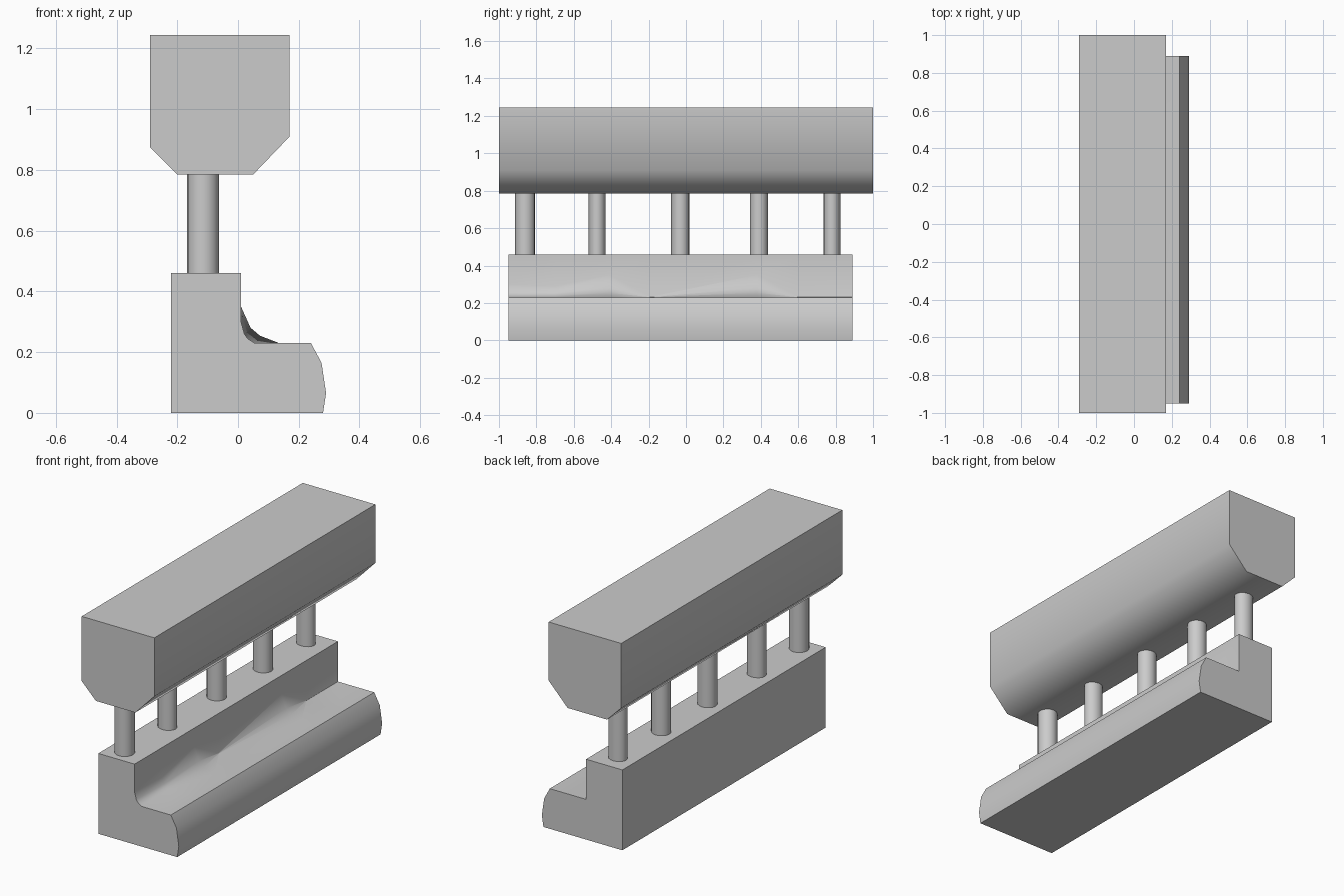
import bpy, bmesh, math

if "Cube" in bpy.data.objects:
    bpy.data.objects.remove(bpy.data.objects["Cube"])


def loft(name, sections, angle=60):
    """Skin matching (y, [(x, z), ...]) sections and cap both ends."""
    bm = bmesh.new()
    rings = [[bm.verts.new((x, y, z)) for x, z in prof] for y, prof in sections]
    n = len(rings[0])
    for a, b in zip(rings, rings[1:]):
        for i in range(n):
            j = (i + 1) % n
            bm.faces.new((a[i], a[j], b[j], b[i]))
    bm.faces.new(rings[0])
    bm.faces.new(rings[-1])
    bmesh.ops.recalc_face_normals(bm, faces=bm.faces)
    me = bpy.data.meshes.new(name)
    bm.to_mesh(me)
    bm.free()
    ob = bpy.data.objects.new(name, me)
    bpy.context.collection.objects.link(ob)
    smooth(ob, angle)
    return ob


def smooth(ob, angle):
    bpy.ops.object.select_all(action='DESELECT')
    ob.select_set(True)
    bpy.context.view_layer.objects.active = ob
    bpy.ops.object.shade_smooth_by_angle(angle=math.radians(angle))


# Top beam with chamfered underside
beam = [(-0.29, 1.245), (0.17, 1.245), (0.17, 0.91),
        (0.05, 0.785), (-0.20, 0.785), (-0.29, 0.875)]
loft("top_beam", [(-1.0, beam), (1.0, beam)])


# Stepped base: inner fillet swells and fades along the length
def base_profile(w, h):
    fillet = [(0.01 + u * w, 0.23 + v * h)
              for u, v in ((1, 0), (0.5, 0.2), (0.25, 0.42), (0, 1))]
    return ([(-0.22, 0), (0.28, 0), (0.29, 0.065), (0.275, 0.165), (0.24, 0.23)]
            + fillet + [(0.01, 0.46), (-0.22, 0.46)])


stations = [(-0.95, 0.045, 0.07), (-0.70, 0.05, 0.06), (-0.41, 0.125, 0.12),
            (-0.19, 0.003, 0.003), (0.38, 0.125, 0.12),
            (0.60, 0.003, 0.003), (0.89, 0.002, 0.002)]
loft("stepped_base", [(y, base_profile(w, h)) for y, w, h in stations])

# Row of round posts joining base and beam
for i, (y, r) in enumerate([(-0.86, 0.053), (-0.475, 0.045), (-0.03, 0.049),
                            (0.39, 0.049), (0.78, 0.045)]):
    bpy.ops.mesh.primitive_cylinder_add(vertices=16, radius=r, depth=0.345,
                                        location=(-0.115, y, 0.6225))
    post = bpy.context.object
    post.name = f"post_{i + 1}"
    post.scale.x = 0.053 / r
    smooth(post, 40)
